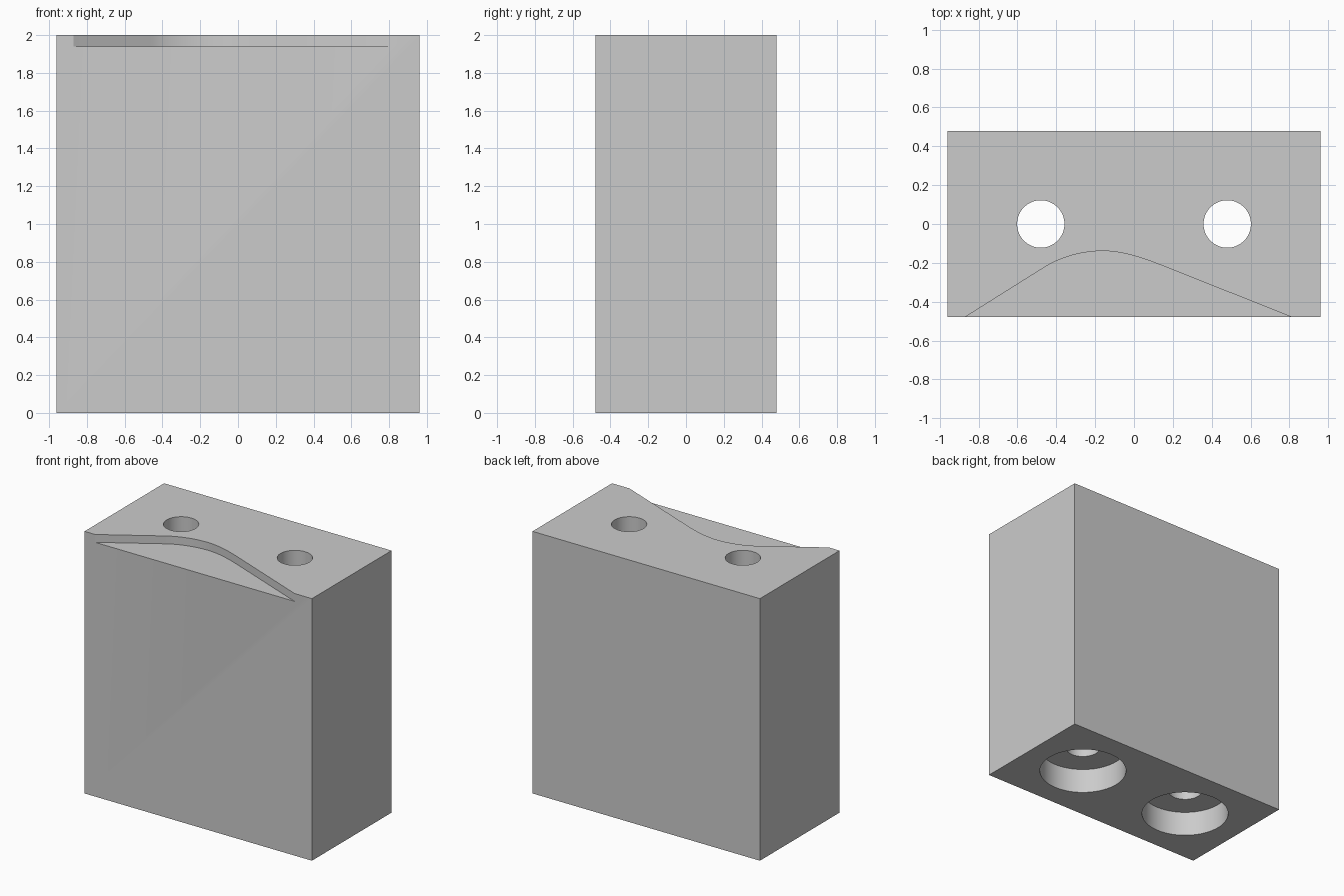
import bpy
import bmesh
from mathutils import Vector
from mathutils.geometry import interpolate_bezier

if "Cube" in bpy.data.objects:
    bpy.data.objects.remove(bpy.data.objects["Cube"], do_unlink=True)

WIDTH, DEPTH, HEIGHT = 1.92, 0.96, 2.0
HOLE_X, HOLE_R = 0.48, 0.122
BORE_R, BORE_DEPTH = 0.31, 0.19
RECESS_Z = 1.94

grey = bpy.data.materials.new("light grey")
grey.use_nodes = True
grey.diffuse_color = (0.6, 0.6, 0.6, 1)
grey.node_tree.nodes["Principled BSDF"].inputs["Base Color"].default_value = (0.6, 0.6, 0.6, 1)


def cut(target, cutter):
    """Subtract the cutter from the target and remove the cutter."""
    cutter.hide_render = True
    mod = target.modifiers.new("cut", "BOOLEAN")
    mod.operation = "DIFFERENCE"
    mod.solver = "EXACT"
    mod.object = cutter
    bpy.context.view_layer.objects.active = target
    bpy.ops.object.modifier_apply(modifier=mod.name)
    bpy.data.objects.remove(cutter, do_unlink=True)


def drill(target, x, radius, bottom, top):
    """Cut a vertical round hole."""
    bpy.ops.mesh.primitive_cylinder_add(
        vertices=64, radius=radius, depth=top - bottom, location=(x, 0, (bottom + top) / 2))
    cut(target, bpy.context.object)


def prism(name, outline, bottom, top):
    """Extrude a flat outline upwards into a solid."""
    bm = bmesh.new()
    face = bm.faces.new([bm.verts.new((x, y, bottom)) for x, y in outline])
    result = bmesh.ops.extrude_face_region(bm, geom=[face])
    raised = [v for v in result["geom"] if isinstance(v, bmesh.types.BMVert)]
    bmesh.ops.translate(bm, verts=raised, vec=(0, 0, top - bottom))
    bmesh.ops.recalc_face_normals(bm, faces=bm.faces)
    mesh = bpy.data.meshes.new(name)
    bm.to_mesh(mesh)
    bm.free()
    obj = bpy.data.objects.new(name, mesh)
    bpy.context.collection.objects.link(obj)
    return obj


# Main block
bpy.ops.mesh.primitive_cube_add(size=1, location=(0, 0, HEIGHT / 2))
block = bpy.context.object
block.name = "block"
block.scale = (WIDTH, DEPTH, HEIGHT)
bpy.ops.object.transform_apply(location=True, scale=True)
block.data.materials.append(grey)

# Through holes with wide counterbores underneath
for side in (-1, 1):
    drill(block, side * HOLE_X, HOLE_R, -0.1, HEIGHT + 0.1)
    drill(block, side * HOLE_X, BORE_R, -0.1, BORE_DEPTH)

# Shallow curved recess in the front of the top: straight flanks, rounded crest
left, crest, right = Vector((-0.46, -0.222)), Vector((-0.16, -0.139)), Vector((0.2, -0.236))
rise = interpolate_bezier(left, Vector((-0.38, -0.172)), Vector((-0.27, -0.139)), crest, 17)
fall = interpolate_bezier(crest, Vector((-0.04, -0.139)), Vector((0.08, -0.188)), right, 17)
ends = [(-1.03, -0.58), (-0.871, -0.48)], [(0.814, -0.48), (1.065, -0.58)]
outline = ends[0] + [(p.x, p.y) for p in rise + fall[1:]] + ends[1]
cut(block, prism("recess_cutter", outline, RECESS_Z, HEIGHT + 0.1))

# Smooth the round walls, keep the corners sharp
bpy.ops.object.select_all(action="DESELECT")
block.select_set(True)
bpy.context.view_layer.objects.active = block
bpy.ops.object.shade_smooth_by_angle(angle=0.5)
